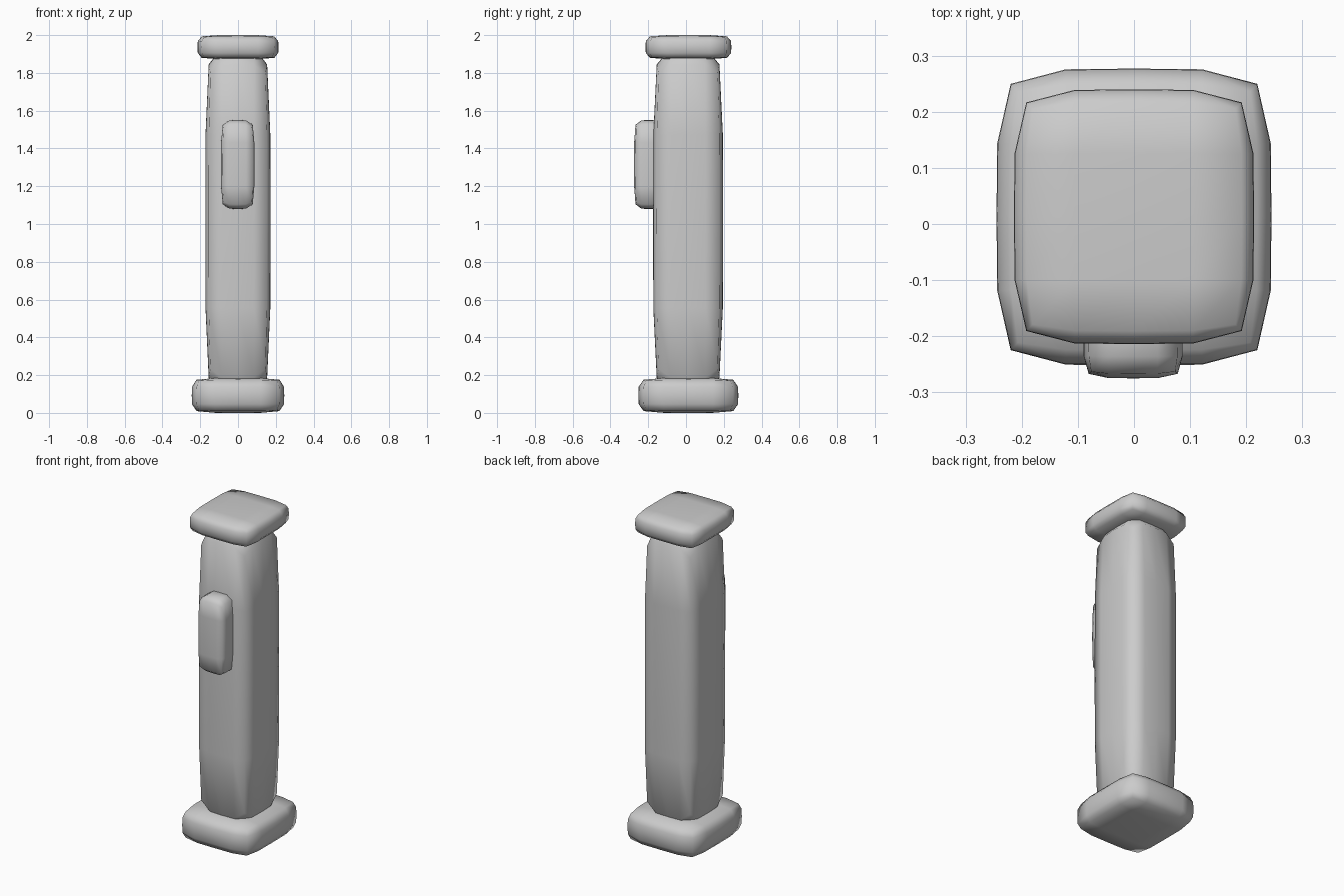
import bpy, bmesh

if "Cube" in bpy.data.objects:
    bpy.data.objects.remove(bpy.data.objects["Cube"])


def soft_box(name, x, y, z, crease=0.42):
    """Box with gently pillowed faces, filling the given (min, max) ranges."""
    bm = bmesh.new()
    bmesh.ops.create_cube(bm, size=2)
    layer = bm.edges.layers.float.new("crease_edge")
    for e in bm.edges:
        e[layer] = crease
    for v in bm.verts:
        v.co = [(a + b) / 2 + c * (b - a) / 2 for c, (a, b) in zip(v.co, (x, y, z))]
    for f in bm.faces:
        f.smooth = True
    mesh = bpy.data.meshes.new(name)
    bm.to_mesh(mesh)
    bm.free()
    ob = bpy.data.objects.new(name, mesh)
    bpy.context.collection.objects.link(ob)
    sub = ob.modifiers.new("soften", 'SUBSURF')
    sub.levels = sub.render_levels = 2
    return ob


# Foot, shaft and cap of the post
soft_box("base", (-0.245, 0.245), (-0.252, 0.277), (0.0, 0.185))
soft_box("shaft", (-0.173, 0.172), (-0.174, 0.196), (0.09, 1.94))
soft_box("cap", (-0.214, 0.214), (-0.214, 0.24), (1.873, 2.0))

# Raised panel on the front
soft_box("front_panel", (-0.09, 0.087), (-0.275, -0.12), (1.08, 1.55))
